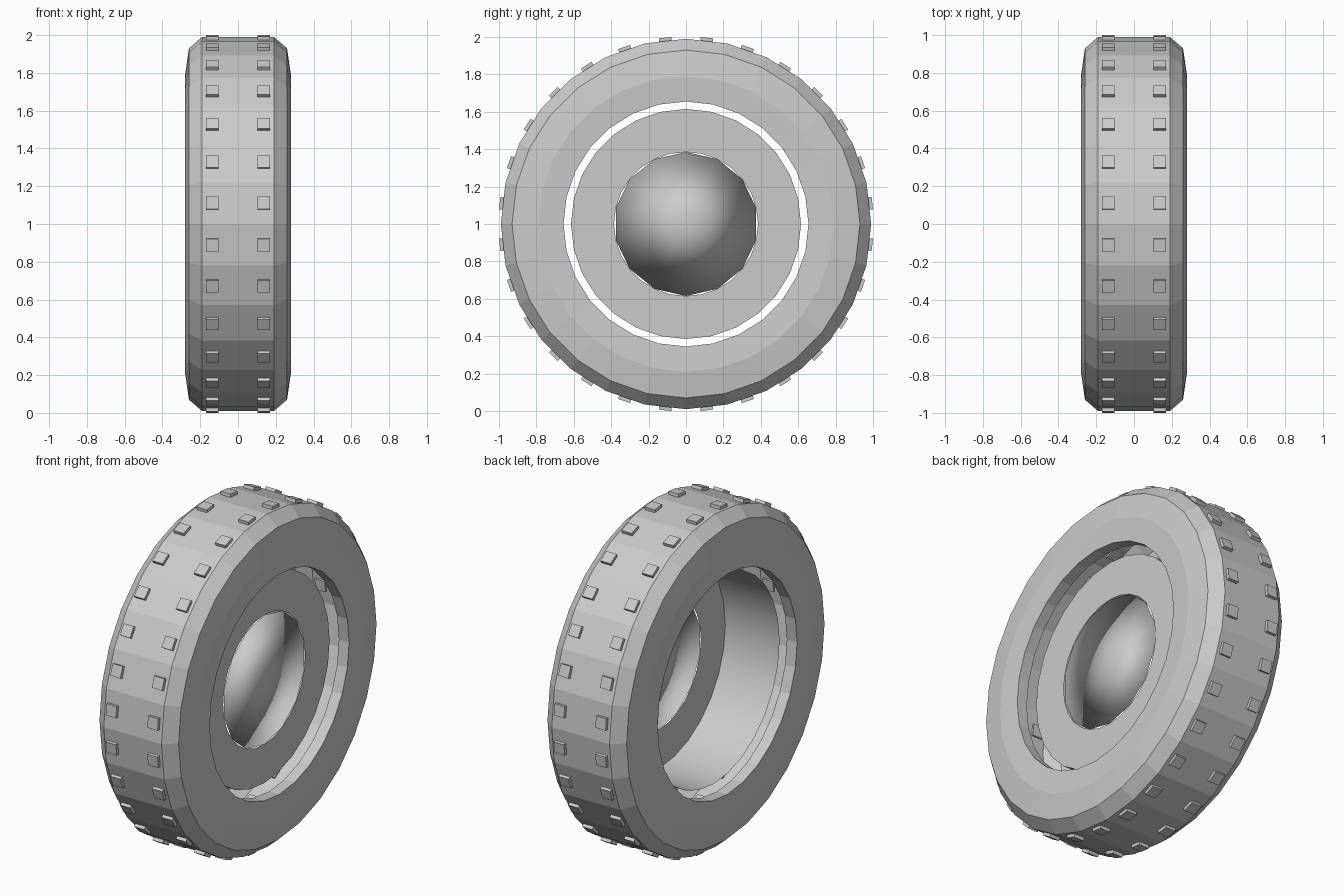
import bpy, bmesh
from math import sin, cos, pi
from mathutils import Matrix

if "Cube" in bpy.data.objects:
    bpy.data.objects.remove(bpy.data.objects["Cube"])

N = 28  # sides around the wheel


def add_object(name, bm):
    bmesh.ops.recalc_face_normals(bm, faces=bm.faces)
    mesh = bpy.data.meshes.new(name)
    bm.to_mesh(mesh)
    bm.free()
    obj = bpy.data.objects.new(name, mesh)
    bpy.context.collection.objects.link(obj)
    obj.location.z = 1
    return obj


def revolve(name, profile, sides):
    """Turn (x, radius) points around the x axis; radius 0 makes a tip."""
    bm = bmesh.new()
    rings = []
    for x, r in profile:
        if r == 0:
            rings.append([bm.verts.new((x, 0, 0))] * sides)
        else:
            rings.append([bm.verts.new((x, r * sin(2 * pi * i / sides), r * cos(2 * pi * i / sides)))
                          for i in range(sides)])
    for a, b in zip(rings, rings[1:]):
        for i in range(sides):
            j = (i + 1) % sides
            bm.faces.new(list(dict.fromkeys((a[i], a[j], b[j], b[i]))))
    return add_object(name, bm)


def smooth(obj, angle):
    bpy.ops.object.select_all(action='DESELECT')
    obj.select_set(True)
    bpy.context.view_layer.objects.active = obj
    bpy.ops.object.shade_smooth_by_angle(angle=angle)


# Hollow tyre shell with short lips turned inward at both openings
half = [(0.205, 0.655), (0.272, 0.655), (0.28, 0.79), (0.26, 0.93), (0.19, 0.99)]
revolve("tyre", half + [(-x, r) for x, r in reversed(half)], N)

# Two rows of square tread blocks, one pair per tread facet
bm = bmesh.new()
for i in range(N):
    turn = Matrix.Rotation((i + 0.5) * 2 * pi / N, 4, 'X')
    for x in (-0.137, 0.137):
        bmesh.ops.create_cube(bm, size=1, matrix=turn @ Matrix.Translation((x, 0, 0.9875))
                              @ Matrix.Diagonal((0.067, 0.067, 0.03, 1)))
add_object("tread_blocks", bm)

# Rim: open drum closed by a flat ring on the right
rim = revolve("rim", [(-0.185, 0.615), (0.172, 0.615), (0.172, 0.385)], N)
smooth(rim, 0.5)

# Thin smooth hub cap filling the ring
cap = revolve("hub_cap", [(0.182, 0), (0.172, 0.385), (0.162, 0)], 14)
smooth(cap, pi)
